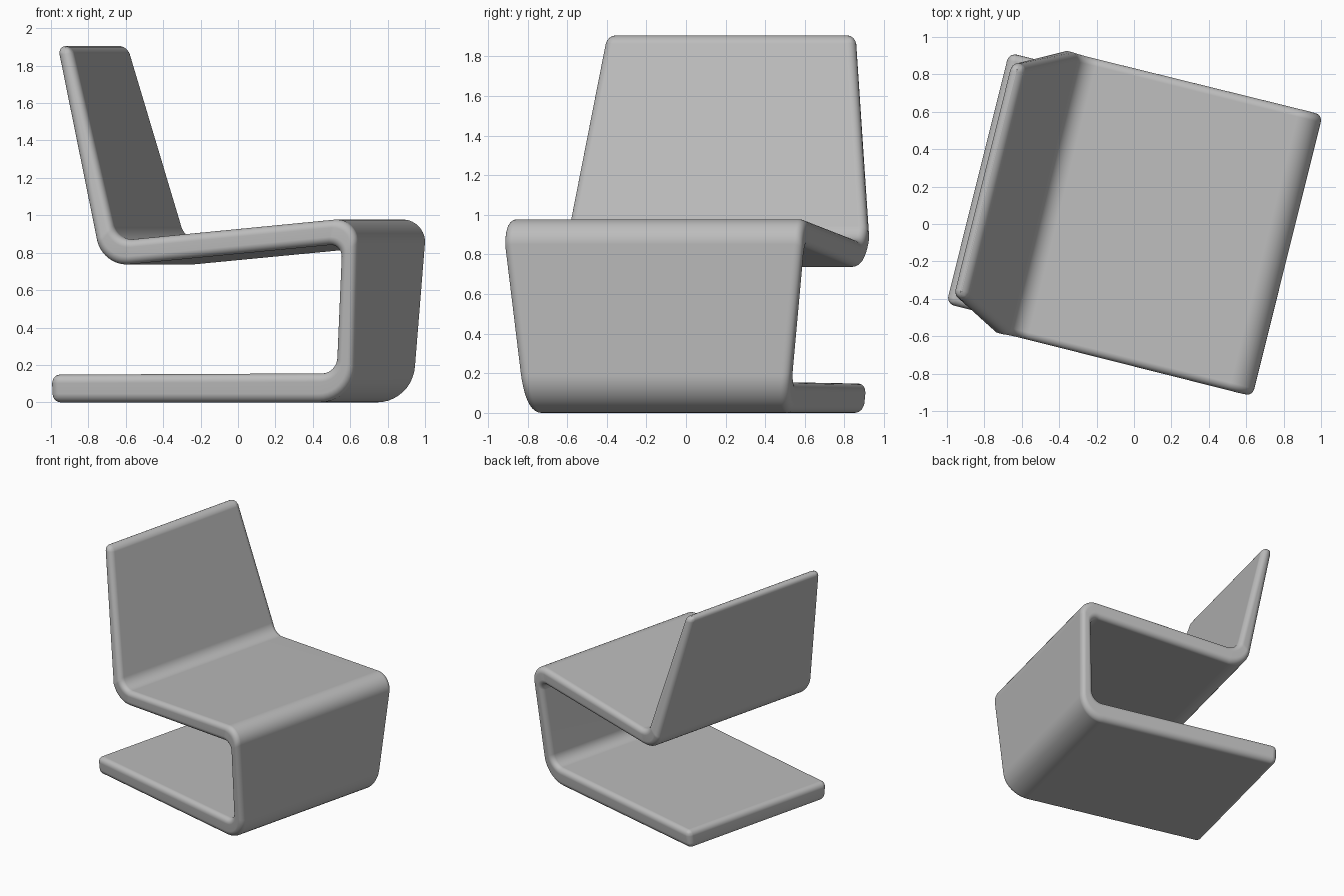
import bpy, bmesh, math
from mathutils import Vector, Matrix

cube = bpy.data.objects.get("Cube")
if cube:
    bpy.data.objects.remove(cube, do_unlink=True)

mat = bpy.data.materials.new("soft grey")
mat.use_nodes = True
grey = (0.5, 0.5, 0.5, 1)
mat.diffuse_color = grey
bsdf = mat.node_tree.nodes["Principled BSDF"]
bsdf.inputs["Base Color"].default_value = grey
bsdf.inputs["Roughness"].default_value = 0.6


def fillet(corners, radii, steps=10):
    """Round the inner corners of an open polyline with arcs."""
    pts = [Vector(c) for c in corners]
    path = [pts[0]]
    for before, p, after, r in zip(pts, pts[1:], pts[2:], radii):
        a, b = (before - p).normalized(), (after - p).normalized()
        half = a.angle(b) / 2
        centre = p + (a + b).normalized() * (r / math.sin(half))
        start = p + a * (r / math.tan(half)) - centre
        end = p + b * (r / math.tan(half)) - centre
        sweep = math.pi - 2 * half
        for i in range(steps + 1):
            t = i / steps
            path.append(centre + (start * math.sin((1 - t) * sweep)
                                  + end * math.sin(t * sweep)) / math.sin(sweep))
    path.append(pts[-1])
    return path


def half_width(z):
    """Narrow at the base, widest at the seat, narrow at the top."""
    if z < 0.87:
        return 0.68 + 0.097 * z / 0.87
    return 0.777 - 0.132 * max(0, z - 0.97) / 0.935


# Two faces of the folded slab, from base tip to top of backrest
face_a = fillet([(-0.87, 0), (0.79, 0), (0.845, 0.99), (-0.485, 0.864), (-0.77, 1.905)],
                [0.2, 0.12, 0.1])
face_b = fillet([(-0.87, 0.148), (0.7, 0.155), (0.75, 0.848), (-0.567, 0.725), (-0.85, 1.905)],
                [0.09, 0.06, 0.16])

# Folded slab: one rectangular ring per station
bm = bmesh.new()
rings = []
for a, b in zip(face_a, face_b):
    ring = [bm.verts.new((p.x, side * half_width(p.y), p.y))
            for p, side in ((a, -1), (a, 1), (b, 1), (b, -1))]
    rings.append(ring)
for r, s in zip(rings, rings[1:]):
    for i in range(4):
        j = (i + 1) % 4
        bm.faces.new((r[i], r[j], s[j], s[i]))
bm.faces.new(rings[0])
bm.faces.new(rings[-1])
bmesh.ops.recalc_face_normals(bm, faces=bm.faces)

# Turn the chair to its resting direction
turn = Matrix.Rotation(math.radians(-14), 4, 'Z')
bmesh.ops.transform(bm, matrix=turn @ Matrix.Translation((0, 0.035, 0)), verts=bm.verts)

mesh = bpy.data.meshes.new("chair_shell")
bm.to_mesh(mesh)
bm.free()
mesh.materials.append(mat)
chair = bpy.data.objects.new("chair_shell", mesh)
bpy.context.collection.objects.link(chair)

# Soft rounded rim
bevel = chair.modifiers.new("rounded_rim", 'BEVEL')
bevel.width = 0.043
bevel.segments = 6
bevel.limit_method = 'ANGLE'
bevel.angle_limit = math.radians(40)
bevel.use_clamp_overlap = False
mesh.shade_smooth()
chair.modifiers.new("even_shading", 'WEIGHTED_NORMAL')
